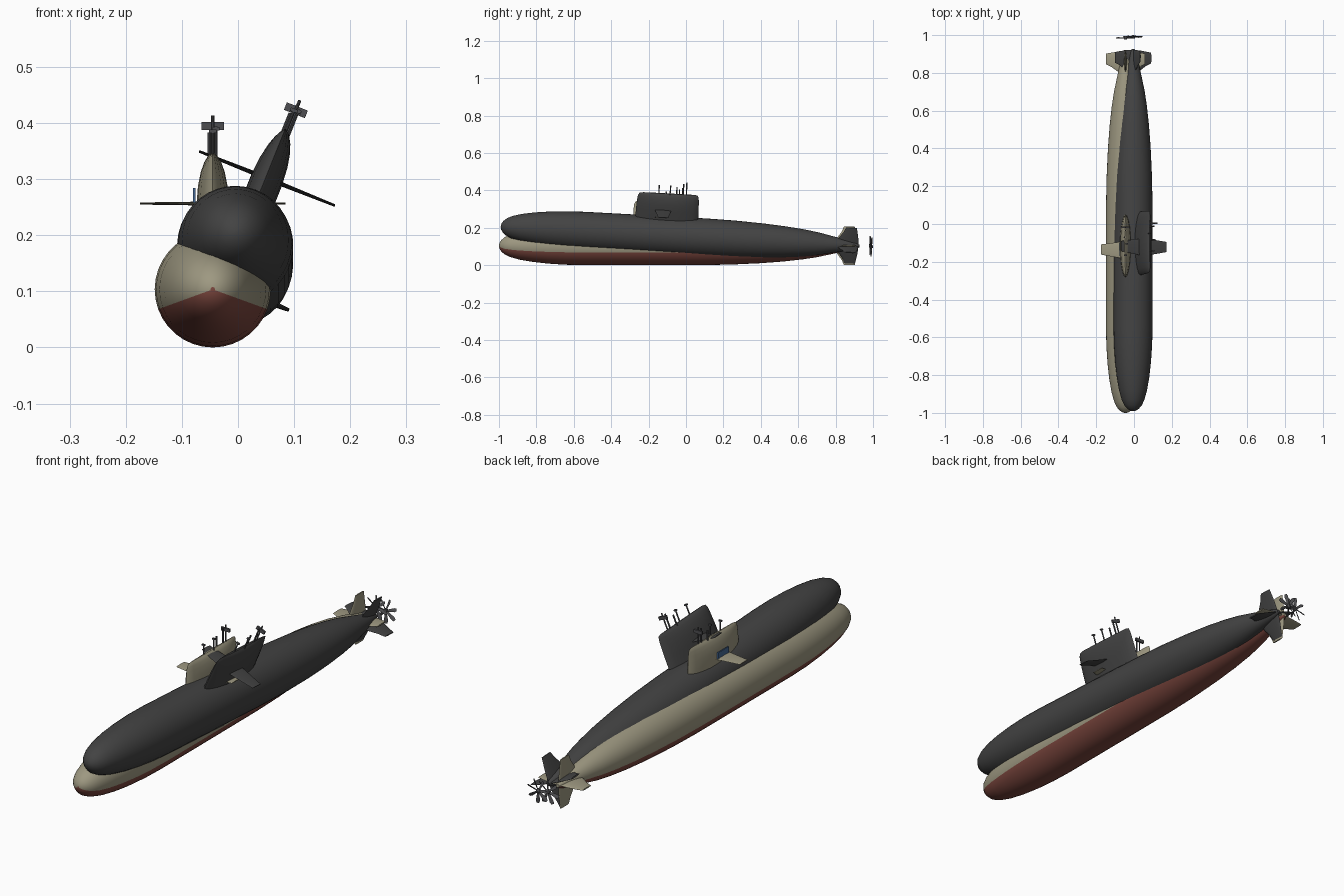
import bpy, bmesh, math
from mathutils import Matrix, Vector

if "Cube" in bpy.data.objects:
    bpy.data.objects.remove(bpy.data.objects["Cube"])


def material(name, rgb):
    m = bpy.data.materials.new(name)
    m.diffuse_color = (*rgb, 1)
    m.use_nodes = True
    m.node_tree.nodes["Principled BSDF"].inputs["Base Color"].default_value = m.diffuse_color
    return m


BEIGE = material("beige paint", (0.34, 0.315, 0.22))
RED = material("red underside", (0.20, 0.062, 0.048))
DARK = material("dark grey paint", (0.056, 0.056, 0.056))
METAL = material("mast grey", (0.075, 0.075, 0.08))
BLUE = material("blue plate", (0.06, 0.14, 0.30))


def finish(name, bm, mats, frame, rule=None):
    """Turn a bmesh into a smooth-shaded object placed by the frame matrix."""
    bmesh.ops.recalc_face_normals(bm, faces=bm.faces)
    if rule:
        for f in bm.faces:
            f.material_index = rule(f.calc_center_median())
    bm.transform(frame)
    me = bpy.data.meshes.new(name)
    bm.to_mesh(me)
    bm.free()
    for m in mats:
        me.materials.append(m)
    ob = bpy.data.objects.new(name, me)
    bpy.context.collection.objects.link(ob)
    bpy.ops.object.select_all(action='DESELECT')
    ob.select_set(True)
    bpy.context.view_layer.objects.active = ob
    bpy.ops.object.shade_smooth_by_angle(angle=math.radians(35))


def loft(bm, rings):
    """Skin a list of equal closed rings and cap both ends."""
    vs = [[bm.verts.new(p) for p in r] for r in rings]
    n = len(vs[0])
    for a, b in zip(vs, vs[1:]):
        for i in range(n):
            j = (i + 1) % n
            bm.faces.new((a[i], a[j], b[j], b[i]))
    bm.faces.new(vs[0][::-1])
    bm.faces.new(vs[-1])


def circle(y, r, n=36):
    return [(r * math.cos(2 * math.pi * i / n), y, r * math.sin(2 * math.pi * i / n))
            for i in range(n)]


def foil(z, y0, y1, w, n=10):
    """Symmetric streamlined outline at height z, blunt at y0 and sharp at y1."""
    ts = [(1 - math.cos(math.pi * i / n)) / 2 for i in range(n + 1)]
    half = [(w * min(1, 1.75 * math.sqrt(t) * (1 - t) ** 0.6 * (1 + 0.3 * t)), y0 + (y1 - y0) * t)
            for t in ts]
    right = [(x, y, z) for x, y in half]
    left = [(-x, y, z) for x, y in half[-2:0:-1]]
    return right + left


def fins(bm, sections, angles, twist=0.0, y=0.0):
    """Radial streamlined blades standing around the y axis."""
    for a in angles:
        m = (Matrix.Translation((0, y, 0)) @ Matrix.Rotation(math.radians(a), 4, 'Y')
             @ Matrix.Rotation(math.radians(twist), 4, 'Z'))
        loft(bm, [[m @ Vector(p) for p in foil(*s)] for s in sections])


def rod(bm, x, y, z0, z1, r):
    bmesh.ops.create_cone(bm, cap_ends=True, segments=10, radius1=r, radius2=r, depth=z1 - z0,
                          matrix=Matrix.Translation((x, y, (z0 + z1) / 2)))


def box(bm, centre, size):
    bmesh.ops.create_cube(bm, size=1, matrix=Matrix.Translation(centre) @ Matrix.Diagonal((*size, 1)))


HULL = [(-1.0, .004), (-.997, .016), (-.988, .030), (-.97, .046), (-.94, .060), (-.89, .074),
        (-.82, .086), (-.74, .095), (-.65, .101), (-.55, .1035), (-.2, .1035), (.1, .103),
        (.25, .100), (.4, .093), (.52, .084), (.62, .073), (.7, .061), (.78, .044),
        (.85, .029), (.9, .017), (.92, .007)]
SAIL = [(.06, -.285, .052, .031), (.15, -.283, .052, .031), (.185, -.281, .051, .028),
        (.21, -.279, .05, .0225), (.227, -.276, .048, .016), (.238, -.268, .044, .009),
        (.242, -.25, .03, .003)]
STERN_FIN = [(.01, .79, .915, .008), (.045, .81, .912, .007), (.075, .832, .907, .005),
             (.103, .845, .902, .003)]
BLADE = [(.006, -.004, .004, .0015), (.025, -.006, .006, .0013), (.042, -.008, .008, .001),
         (.052, -.005, .005, .0007)]


def submarine(prefix, frame, paint, underside):
    # Hull, with the lower arc painted as underside
    bm = bmesh.new()
    loft(bm, [circle(y, r) for y, r in HULL])
    finish(prefix + "hull", bm, [paint, underside], frame,
           lambda c: int(math.atan2(c.z, abs(c.x)) < math.radians(-20)))

    # Sail
    bm = bmesh.new()
    loft(bm, [foil(*s) for s in SAIL])
    finish(prefix + "sail", bm, [paint], frame)

    # Diving planes on the sail
    bm = bmesh.new()
    plane = [(.0, -.185, -.092, .004), (.03, -.18, -.095, .0035), (.13, -.162, -.108, .002)]
    fins(bm, plane, (90, -90))
    bm.transform(Matrix.Translation((0, 0, .153)))
    finish(prefix + "sail_planes", bm, [paint], frame)

    # Cross-shaped stern fins
    bm = bmesh.new()
    fins(bm, STERN_FIN, (0, 90, 180, 270))
    finish(prefix + "stern_fins", bm, [paint], frame)

    # Propeller with seven blades
    bm = bmesh.new()
    loft(bm, [circle(y, r, 14) for y, r in ((.978, .009), (.988, .009), (.994, .005))])
    fins(bm, BLADE, [i * 360 / 7 for i in range(7)], twist=60, y=.985)
    finish(prefix + "propeller", bm, [METAL], frame)

    # Masts and periscopes
    bm = bmesh.new()
    for x, y, top, r in ((0, -.165, .285, .003), (.006, -.105, .29, .003), (-.006, -.07, .28, .0035),
                         (0, -.035, .30, .0035), (0, -.018, .31, .003)):
        rod(bm, x, y, .22, top, r)
    box(bm, (0, -.018, .291), (.040, .008, .014))
    box(bm, (0, -.165, .282), (.014, .008, .006))
    box(bm, (.006, -.105, .286), (.012, .008, .006))
    finish(prefix + "masts", bm, [METAL], frame)


# Level two-tone submarine
light = Matrix.Translation((-.045, 0, .1035))
submarine("light_", light, BEIGE, RED)

# Blue plate on the left of the light sail
bm = bmesh.new()
box(bm, (-.033, -.135, .167), (.005, .07, .027))
finish("light_sail_plate", bm, [BLUE], light)

# Rolled and pitched dark submarine
tilted = (Matrix.Translation((-.005, .008, .152)) @ Matrix.Rotation(math.radians(-3.1), 4, 'X')
          @ Matrix.Rotation(math.radians(21.8), 4, 'Y'))
submarine("dark_", tilted, DARK, DARK)
